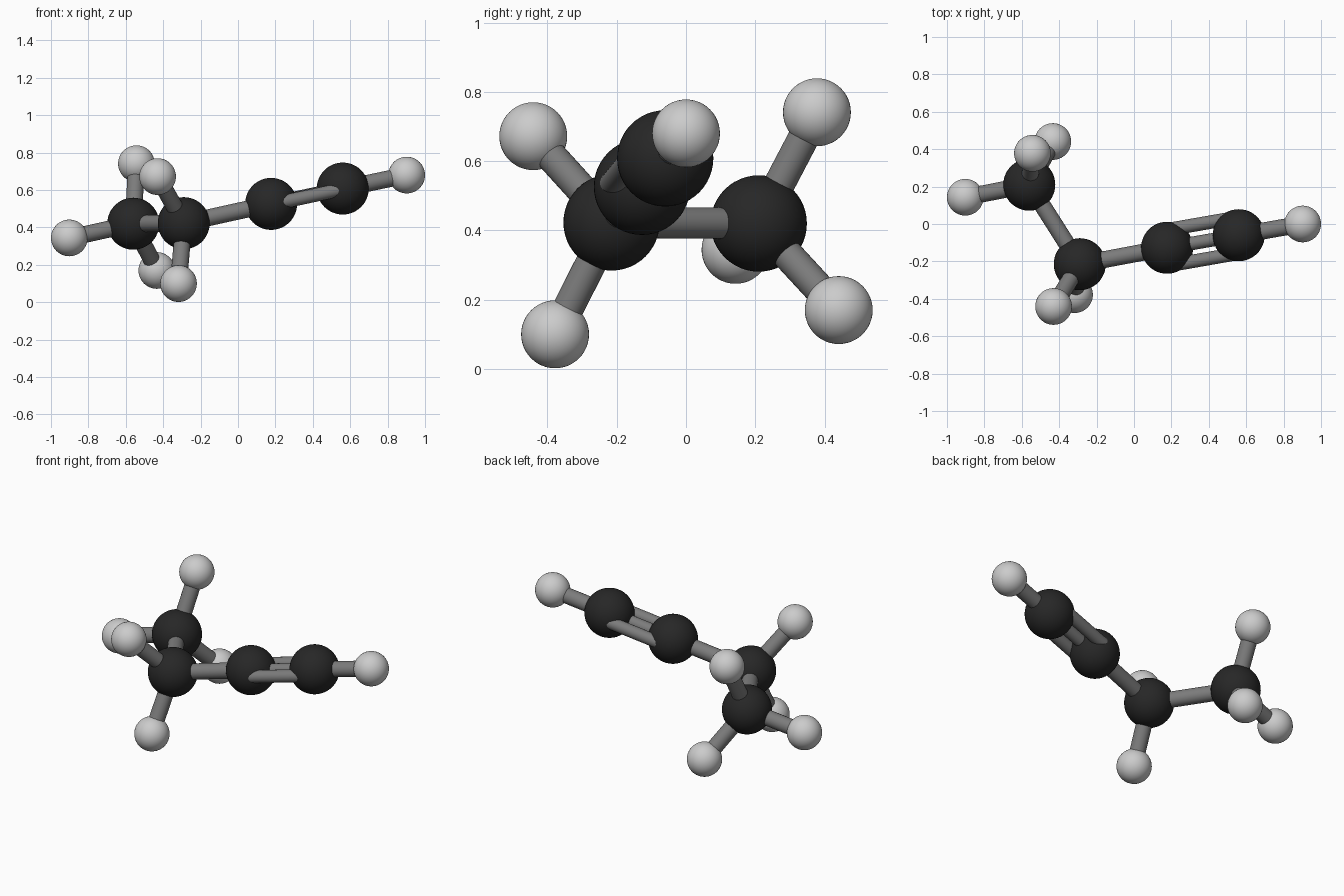
import bpy
from math import radians
from mathutils import Vector

if "Cube" in bpy.data.objects:
    bpy.data.objects.remove(bpy.data.objects["Cube"])

CARBON_R, HYDROGEN_R = 0.139, 0.098
BOND_R, TRIPLE_R, TRIPLE_GAP = 0.045, 0.036, 0.095


def material(name, grey):
    m = bpy.data.materials.new(name)
    m.diffuse_color = (grey, grey, grey, 1)
    m.use_nodes = True
    m.node_tree.nodes["Principled BSDF"].inputs["Base Color"].default_value = m.diffuse_color
    return m


DARK = material("dark", 0.02)
MID = material("mid_grey", 0.2)
LIGHT = material("light_grey", 0.55)


def finish(name, mat):
    obj = bpy.context.object
    obj.name = name
    obj.data.materials.append(mat)
    bpy.ops.object.shade_smooth_by_angle(angle=radians(40))


def atom(name, pos, radius, mat):
    bpy.ops.mesh.primitive_uv_sphere_add(segments=48, ring_count=24,
                                         radius=radius, location=pos)
    finish(name, mat)


def bond(name, a, b, radius=BOND_R):
    d = b - a
    bpy.ops.mesh.primitive_cylinder_add(
        vertices=32, radius=radius, depth=d.length, location=(a + b) / 2,
        rotation=d.to_track_quat('Z', 'Y').to_euler())
    finish(name, MID)


# Atom centres
carbons = {
    "carbon_1": Vector((-0.56, 0.21, 0.42)),
    "carbon_2": Vector((-0.29, -0.215, 0.423)),
    "carbon_3": Vector((0.177, -0.127, 0.526)),
    "carbon_4": Vector((0.56, -0.06, 0.608)),
}
hydrogens = [
    ("carbon_1", Vector((-0.902, 0.143, 0.344))),
    ("carbon_1", Vector((-0.543, 0.378, 0.741))),
    ("carbon_1", Vector((-0.434, 0.441, 0.17))),
    ("carbon_2", Vector((-0.43, -0.441, 0.672))),
    ("carbon_2", Vector((-0.318, -0.378, 0.1))),
    ("carbon_4", Vector((0.902, 0.0, 0.68))),
]

# Carbon spheres
for name, pos in carbons.items():
    atom(name, pos, CARBON_R, DARK)

# Hydrogen spheres, each with its bond
for i, (parent, pos) in enumerate(hydrogens, 1):
    atom(f"hydrogen_{i}", pos, HYDROGEN_R, LIGHT)
    bond(f"hydrogen_bond_{i}", carbons[parent], pos)

# Single carbon bonds
c1, c2, c3, c4 = carbons.values()
bond("single_bond_1", c1, c2)
bond("single_bond_2", c2, c3)

# Triple bond: three parallel rods side by side in a level row
side = Vector((0, 0, 1)).cross(c4 - c3).normalized() * TRIPLE_GAP
for i in (-1, 0, 1):
    bond(f"triple_bond_{i + 2}", c3 + side * i, c4 + side * i, TRIPLE_R)
